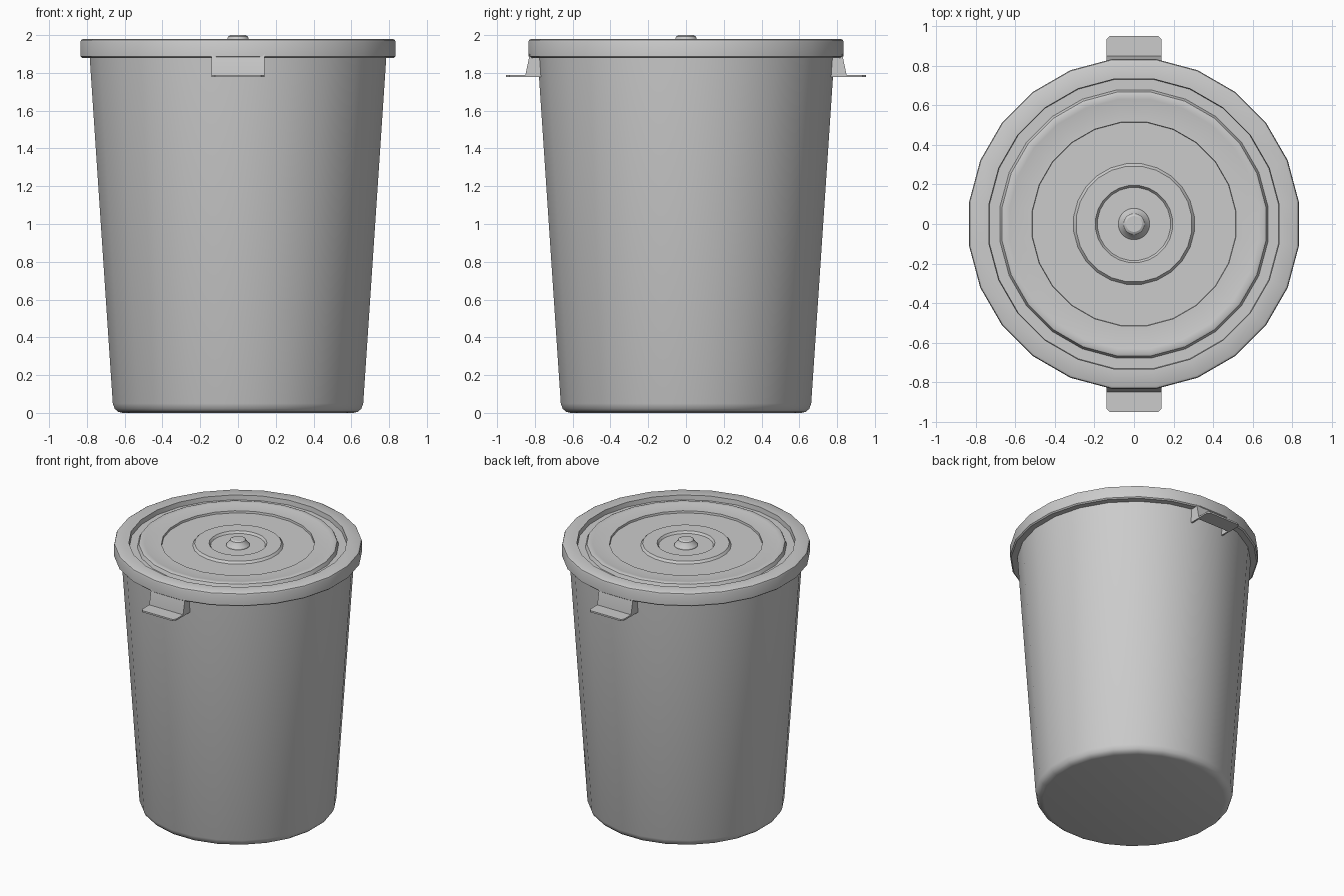
import bpy, bmesh, math
from mathutils import Matrix

if "Cube" in bpy.data.objects:
    bpy.data.objects.remove(bpy.data.objects["Cube"])

SIDES = 24
FLAT = math.cos(math.pi / SIDES)   # profile radii are measured across the flats


def finish(name, bm, angle=30):
    bmesh.ops.recalc_face_normals(bm, faces=bm.faces)
    mesh = bpy.data.meshes.new(name)
    bm.to_mesh(mesh)
    bm.free()
    obj = bpy.data.objects.new(name, mesh)
    bpy.context.collection.objects.link(obj)
    bpy.ops.object.select_all(action='DESELECT')
    obj.select_set(True)
    bpy.context.view_layer.objects.active = obj
    bpy.ops.object.shade_smooth_by_angle(angle=math.radians(angle))
    return obj


def lathe(name, profile, closed=False):
    """Revolve (radius, z) points; open profiles get capped at both ends."""
    bm = bmesh.new()
    rings = []
    for r, z in profile:
        ring = []
        for i in range(SIDES):
            a = (i + 0.5) * 2 * math.pi / SIDES
            ring.append(bm.verts.new((r / FLAT * math.cos(a), r / FLAT * math.sin(a), z)))
        rings.append(ring)
    pairs = list(zip(rings, rings[1:]))
    if closed:
        pairs.append((rings[-1], rings[0]))
    else:
        bm.faces.new(rings[0])
        bm.faces.new(rings[-1])
    for lo, hi in pairs:
        for i in range(SIDES):
            j = (i + 1) % SIDES
            bm.faces.new((lo[i], lo[j], hi[j], hi[i]))
    return finish(name, bm)


def prism(bm, points, offset):
    """Extrude a flat polygon by an offset vector."""
    face = bm.faces.new([bm.verts.new(p) for p in points])
    ext = bmesh.ops.extrude_face_region(bm, geom=[face])
    verts = [v for v in ext['geom'] if isinstance(v, bmesh.types.BMVert)]
    bmesh.ops.translate(bm, verts=verts, vec=offset)


# Tapered bin body with a rounded foot
lathe("bin_body", [(0.61, 0), (0.635, 0.006), (0.653, 0.022), (0.663, 0.05),
                   (0.785, 1.88), (0.787, 1.92)])

# Lid: skirt, raised rim, groove, ridge, stepped centre
lathe("lid", [(0.765, 1.88), (0.826, 1.88), (0.835, 1.888), (0.835, 1.962),
              (0.831, 1.974), (0.82, 1.98), (0.735, 1.98), (0.732, 1.945),
              (0.678, 1.945), (0.667, 1.97), (0.655, 1.975), (0.63, 1.972),
              (0.59, 1.965), (0.515, 1.965), (0.513, 1.95), (0.305, 1.95),
              (0.292, 1.966), (0.195, 1.966), (0.184, 1.95), (0.05, 1.95)])

# Knob in the middle of the lid
lathe("lid_knob", [(0.08, 1.945), (0.078, 1.957), (0.057, 1.98), (0.052, 1.993), (0.04, 2.0)])

# Two hollow handles, front and back
W, T = 0.14, 0.012
for name, turn in (("back_handle", 0), ("front_handle", math.pi)):
    bm = bmesh.new()
    # sloping web
    prism(bm, [(-W, y, z) for y, z in ((0.815, 1.9), (0.827, 1.9), (0.85, 1.79),
                                       (0.85, 1.778), (0.838, 1.778))], (2 * W, 0, 0))
    # end gussets
    for x in (-W, W - T):
        prism(bm, [(x, y, z) for y, z in ((0.76, 1.778), (0.845, 1.778),
                                          (0.82, 1.9), (0.76, 1.9))], (T, 0, 0))
    # grip flange with clipped corners
    prism(bm, [(x, y, 1.778) for x, y in ((-W, 0.84), (W, 0.84), (W, 0.935), (W - 0.017, 0.952),
                                          (0.017 - W, 0.952), (-W, 0.935))], (0, 0, T))
    bmesh.ops.rotate(bm, verts=bm.verts, cent=(0, 0, 0), matrix=Matrix.Rotation(turn, 3, 'Z'))
    finish(name, bm)
